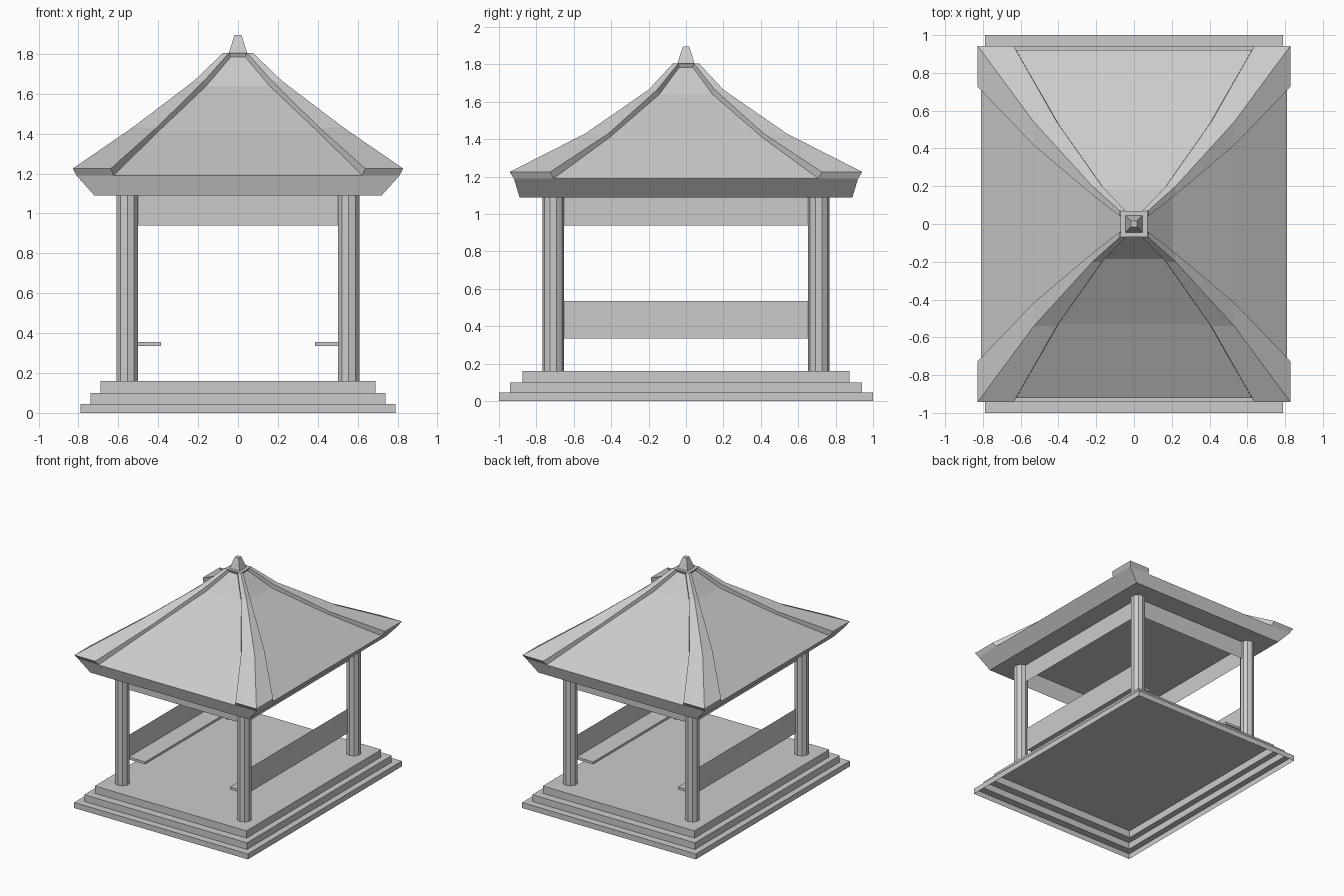
import bpy, bmesh
from math import cos, sin, tau

if "Cube" in bpy.data.objects:
    bpy.data.objects.remove(bpy.data.objects["Cube"])


def make(name, verts, faces, mirror=(False, False)):
    """Create a mesh object, optionally mirrored about the world axes."""
    me = bpy.data.meshes.new(name)
    me.from_pydata(verts, [], faces)
    bm = bmesh.new()
    bm.from_mesh(me)
    bmesh.ops.recalc_face_normals(bm, faces=bm.faces)
    bm.to_mesh(me)
    bm.free()
    ob = bpy.data.objects.new(name, me)
    bpy.context.collection.objects.link(ob)
    if any(mirror):
        mod = ob.modifiers.new("Mirror", 'MIRROR')
        mod.use_axis = (mirror[0], mirror[1], False)
        mod.use_mirror_merge = False
    return ob


def loft(rings, closed=True):
    """Skin consecutive rings that have equal point counts."""
    n = len(rings[0])
    verts = [p for r in rings for p in r]
    faces = []
    for k in range(len(rings) - 1):
        for i in range(n if closed else n - 1):
            j = (i + 1) % n
            faces.append((k*n + i, k*n + j, (k+1)*n + j, (k+1)*n + i))
    return verts, faces


def rect_loft(name, levels, bottom=True):
    """Stack of centred rectangles (half x, half y, z), capped on top."""
    rings = [[(-x, -y, z), (x, -y, z), (x, y, z), (-x, y, z)] for x, y, z in levels]
    v, f = loft(rings)
    f.append(tuple(range(len(v) - 4, len(v))))
    if bottom:
        f.append((3, 2, 1, 0))
    return make(name, v, f)


def box(name, x0, x1, y0, y1, z0, z1, mirror):
    ring = lambda z: [(x0, y0, z), (x1, y0, z), (x1, y1, z), (x0, y1, z)]
    v, f = loft([ring(z0), ring(z1)])
    return make(name, v, f + [(3, 2, 1, 0), (4, 5, 6, 7)], mirror)


# stepped base: one shell, open underneath
rect_loft("stepped_base", [
    (0.79, 1.0, 0), (0.79, 1.0, 0.045), (0.74, 0.94, 0.045),
    (0.74, 0.94, 0.10), (0.69, 0.875, 0.10), (0.69, 0.875, 0.16)], bottom=False)

# four posts
PX, PY, R, N = 0.555, 0.71, 0.057, 10
rings = [[(PX + R*cos(tau*(i + .5)/N), PY + R*sin(tau*(i + .5)/N), z) for i in range(N)]
         for z in (0.16, 1.09)]
v, f = loft(rings)
make("posts", v, f, (True, True))

# thin beams under the eaves
make("front_back_beams", [(-PX, PY, 0.94), (PX, PY, 0.94), (PX, PY, 1.09), (-PX, PY, 1.09)],
     [(0, 1, 2, 3)], (False, True))
make("side_beams", [(PX, -PY, 0.94), (PX, PY, 0.94), (PX, PY, 1.09), (PX, -PY, 1.09)],
     [(0, 1, 2, 3)], (True, False))

# side benches: seat board and thin back panel
box("bench_seats", 0.385, 0.535, -0.655, 0.655, 0.335, 0.355, (True, False))
make("bench_backs", [(0.535, -0.67, 0.335), (0.535, 0.67, 0.335),
                     (0.535, 0.67, 0.535), (0.535, -0.67, 0.535)],
     [(0, 1, 2, 3)], (True, False))

# curved roof with fascia and flat ceiling
roof = [(0.81, 0.92, 1.19), (0.52, 0.53, 1.41), (0.205, 0.185, 1.64), (0.06, 0.06, 1.785)]
rect_loft("roof", [(0.72, 0.89, 1.09)] + roof)

# raised hip ridges wrapping the roof corners
top = [(0.828, 0.943, 1.225), (0.53, 0.54, 1.43), (0.22, 0.2, 1.665), (0.075, 0.07, 1.805)]
K = 0.77
rings = []
for (x, y, z), (X, Y, Z) in zip(roof, top):
    k = K if z < 1.7 else 0.6
    rings.append([(k*x, y, z), (k*X, Y, Z), (X, Y, Z), (X, k*Y, Z), (x, k*y, z)])
v, f = loft(rings, closed=False)
v.append(roof[0])
c = len(v) - 1
make("hip_ridges", v, f + [(0, 1, 2, c), (c, 2, 3, 4)], (True, True))

# cap plate and finial
rect_loft("roof_cap", [(0.06, 0.06, 1.78), (0.072, 0.07, 1.805)])
rect_loft("finial", [(0.047, 0.047, 1.80), (0.03, 0.03, 1.855), (0.017, 0.017, 1.895)])
